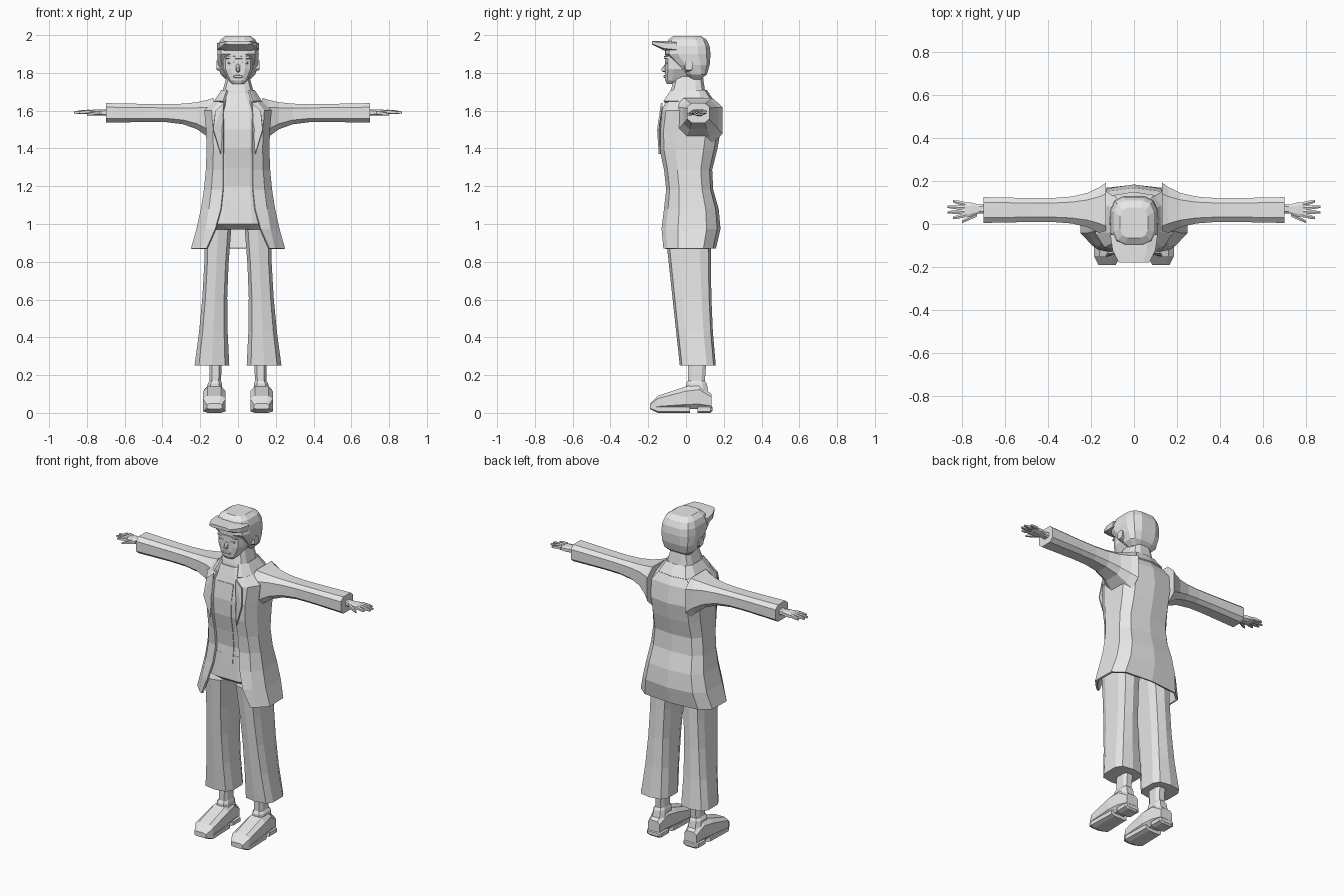
import bpy
import bmesh
from math import sin, cos, pi, radians, copysign
from mathutils import Vector

default_cube = bpy.data.objects.get("Cube")
if default_cube:
    bpy.data.objects.remove(default_cube, do_unlink=True)

GREY = (0.8, 0.8, 0.8, 1)
grey = bpy.data.materials.new("plain_grey")
grey.use_nodes = True
grey.diffuse_color = GREY
grey.node_tree.nodes["Principled BSDF"].inputs["Base Color"].default_value = GREY


def mix(start, end, amount):
    return start + (end - start) * amount


def finish(name, mesh_data, thickness):
    bmesh.ops.recalc_face_normals(mesh_data, faces=mesh_data.faces)
    mesh = bpy.data.meshes.new(name)
    mesh_data.to_mesh(mesh)
    mesh_data.free()
    mesh.materials.append(grey)
    part = bpy.data.objects.new(name, mesh)
    bpy.context.scene.collection.objects.link(part)
    if thickness:
        solidify = part.modifiers.new("thickness", "SOLIDIFY")
        solidify.thickness = thickness
        solidify.offset = -1


def loft(name, rings, closed=True, thickness=0):
    """Skin a row of equal rings; closed rings get end caps."""
    mesh_data = bmesh.new()
    rows = [[mesh_data.verts.new(point) for point in ring] for ring in rings]
    count = len(rows[0])
    for lower, upper in zip(rows, rows[1:]):
        for i in range(count if closed else count - 1):
            j = (i + 1) % count
            mesh_data.faces.new((lower[i], lower[j], upper[j], upper[i]))
    if closed:
        mesh_data.faces.new(rows[0])
        mesh_data.faces.new(rows[-1])
    finish(name, mesh_data, thickness)


def squarish(angle, power=0.6):
    """Point on a rounded square of half width one."""
    return [copysign(abs(value) ** power, value) for value in (cos(angle), sin(angle))]


def oval(left, right, low, high, sides):
    """Squarish polygon that fills a rectangle."""
    reach = squarish(pi / sides)[0]
    for i in range(sides):
        u, v = squarish((i + 0.5) * 2 * pi / sides)
        yield (mix(left, right, 0.5 + u / reach / 2), mix(low, high, 0.5 + v / reach / 2))


def tower(name, levels, side=1, sides=10):
    """Upright form; each level is z, inner x, outer x, front y, back y."""
    loft(name, [[(side * x, y, z) for x, y in oval(*box, sides)] for z, *box in levels])


def body(name, levels, sides=12):
    """Upright centred form; each level is z, half width, front y, back y."""
    tower(name, [(z, -width, width, front, back) for z, width, front, back in levels], sides=sides)


def limb(name, levels, side, sides=8):
    """Sideways form; each level is x, y, z, half depth, half height."""
    loft(name, [[(side * x, v, w) for v, w in oval(y - depth, y + depth, z - height, z + height, sides)]
                for x, y, z, depth, height in levels])


def block(name, levels, centre=0, side=1, sides=8):
    """Front to back form; each level is y, half width, bottom z, top z."""
    loft(name, [[(side * (centre + u), y, v) for u, v in oval(-width, width, bottom, top, sides)]
                for y, width, bottom, top in levels])


# Head under the cap
body("head", [(1.74, .03, -.1, -.03), (1.76, .05, -.11, .02), (1.82, .08, -.11, .06), (1.93, .08, -.11, .08)])

# Domed cap whose lower half slants back behind the face
cap_levels = []
for degrees in range(-75, 76, 25):
    height = sin(radians(degrees))
    spread = cos(radians(degrees)) ** 0.4
    if height < 0:
        cap_levels.append((1.9 + .14 * height, .11 * spread, mix(-.11, .03, -height), .01 + .12 * spread))
    else:
        cap_levels.append((1.9 + .1 * height, .11 * spread, -.11 * spread, .13 * spread))
body("cap", cap_levels)
block("cap_peak", [(-.05, .11, 1.91, 1.97), (-.12, .1, 1.92, 1.97), (-.18, .07, 1.95, 1.97)])

# Face details
block("nose", [(-.1, .012, 1.8, 1.86), (-.13, .007, 1.81, 1.82)], sides=6)
block("lips", [(-.1, .03, 1.77, 1.79), (-.12, .02, 1.776, 1.786)], sides=6)
block("brow", [(-.09, .07, 1.87, 1.89), (-.116, .06, 1.876, 1.888)], sides=6)


# Coat outline as a function of height
def coat_front(z):
    return -.085 - .03 * z - .016 * cos(4 * pi * (z - .95))


def coat_back(z):
    return .16 + .024 * cos(4 * pi * (z - 1))


def coat_width(z):
    return .17 + .3 * (z - 1.4) ** 2


def coat_opening(z):
    return .08 + .8 * max(0, 1.2 - z) ** 2


def coat_ring(z, opening, front, width, back):
    """Open ring running from one front edge around the back to the other."""
    half = [(opening, front)]
    for step in range(5):
        u, v = squarish(radians(mix(-50, 90, step / 4)))
        half.append((width * u, mix(front, back, (v + 1) / 2)))
    mirrored = [(-x, y) for x, y in reversed(half[:-1])]
    return [(x, y, z) for x, y in half + mirrored]


coat_rings = []
for step in range(8):
    z = mix(.87, 1.6, step / 7)
    coat_rings.append(coat_ring(z, coat_opening(z), coat_front(z), coat_width(z), coat_back(z)))
for slope in (0.5, 1):
    coat_rings.append(coat_ring(mix(z, 1.69, slope), .07, mix(coat_front(z), -.09, slope),
                                mix(coat_width(z), .09, slope), mix(coat_back(z), .12, slope)))
loft("coat", coat_rings, closed=False, thickness=.012)
loft("coat_collar", [coat_ring(1.65, .08, -.12, .13, .15), coat_ring(1.71, .06, -.08, .09, .11)],
     closed=False, thickness=.012)

# Shirt, its front strip and high collar
shirt_heights = [1.1 + step / 10 for step in range(6)]
body("shirt", [(z, .14, coat_front(z) + .01, .1) for z in shirt_heights] + [(1.69, .085, -.09, .1)])
loft("shirt_placket", [[(side * z / 30, coat_front(z) + .006, z) for side in (-1, 1)]
                       for z in shirt_heights], closed=False, thickness=.008)
body("shirt_collar", [(1.66, .09, -.09, .1), (1.71, .08, -.08, .1), (1.78, .06, -.06, .09)])

# Upper part of the trousers
body("trouser_hips", [(.97, .13, -.07, .1), (1, .165, -.11, .125), (1.15, .145, -.1, .12)])


def build_side(side, label):
    # Lapel lying on the coat front
    lapel = bmesh.new()
    corners = [(.075, 1.64), (.12, 1.6), (.13, 1.5), (.09, 1.37)]
    lapel.faces.new([lapel.verts.new((side * x, coat_front(z) - .01, z)) for x, z in corners])
    bmesh.ops.triangulate(lapel, faces=lapel.faces[:])
    finish(label + "lapel", lapel, .009)

    # Eye and ear
    block(label + "eye", [(-.1, .018, 1.845, 1.86), (-.112, .013, 1.85, 1.857)], .035, side, sides=6)
    limb(label + "ear", [(.07, .01, 1.83, .02, .03), (.115, .015, 1.84, .02, .025)], side)

    # Sleeve, wide where it joins the coat and slim toward the cuff
    sleeve_levels = []
    for step in range(8):
        along = (step / 7) ** 1.5
        shoulder = (1 - along) ** 6
        radius = .04 + .012 * along + .08 * shoulder
        sleeve_levels.append((mix(.13, .7, along), .065, 1.588 - .04 * shoulder, radius + .008, radius))
    limb(label + "sleeve", sleeve_levels, side)

    # Hand with four spread fingers and a thumb
    limb(label + "palm", [(.67, .07, 1.59, .025, .02), (.72, .07, 1.59, .02, .015),
                          (.76, .067, 1.59, .033, .016), (.8, .067, 1.59, .033, .012)], side)
    digits = {"thumb": (Vector((.73, .045, 1.59)), Vector((.8, .01, 1.58)))}
    for i, finger_name in enumerate(("index_finger", "middle_finger", "ring_finger", "little_finger")):
        spread = i - 1.5
        digits[finger_name] = (Vector((.785, .067 + .017 * spread, 1.595)),
                               Vector((.87 - .012 * spread ** 2, .067 + .026 * spread, 1.59)))
    for finger_name, (root, tip) in digits.items():
        joints = [(root, .01), (root.lerp(tip, 0.6), .009), (tip, .005)]
        limb(label + finger_name, [(*joint, radius, radius) for joint, radius in joints], side, sides=6)

    # Flared trouser leg
    leg_levels = []
    for step in range(5):
        down = step / 4
        inner = .036 + .01 * down + .016 * sin(pi * down)
        leg_levels.append((mix(.97, .25, down), inner, .175 + .055 * down ** 2,
                           mix(-.107, -.03, down), .128 + .027 * down ** 3))
    tower(label + "trouser_leg", leg_levels, side)

    # Ankle and shoe
    tower(label + "ankle", [(.1, .08, .165, 0, .12), (.155, .085, .16, 0, .11),
                            (.17, .09, .15, .01, .1), (.3, .085, .15, .01, .11)], side, sides=8)
    uppers = [(-.19, .04, .05), (-.15, .06, .09), (0, .06, .14), (.07, .05, .15), (.135, .04, .1)]
    block(label + "shoe", [(y, width, .02, top) for y, width, top in uppers], .125, side)
    block(label + "sole", [(-.19, .04, .02, .04), (-.15, .06, 0, .04), (.02, .055, 0, .04)], .125, side)
    block(label + "heel", [(.06, .05, 0, .04), (.13, .05, 0, .04), (.14, .04, .01, .03)], .125, side)


build_side(1, "left_")
build_side(-1, "right_")
